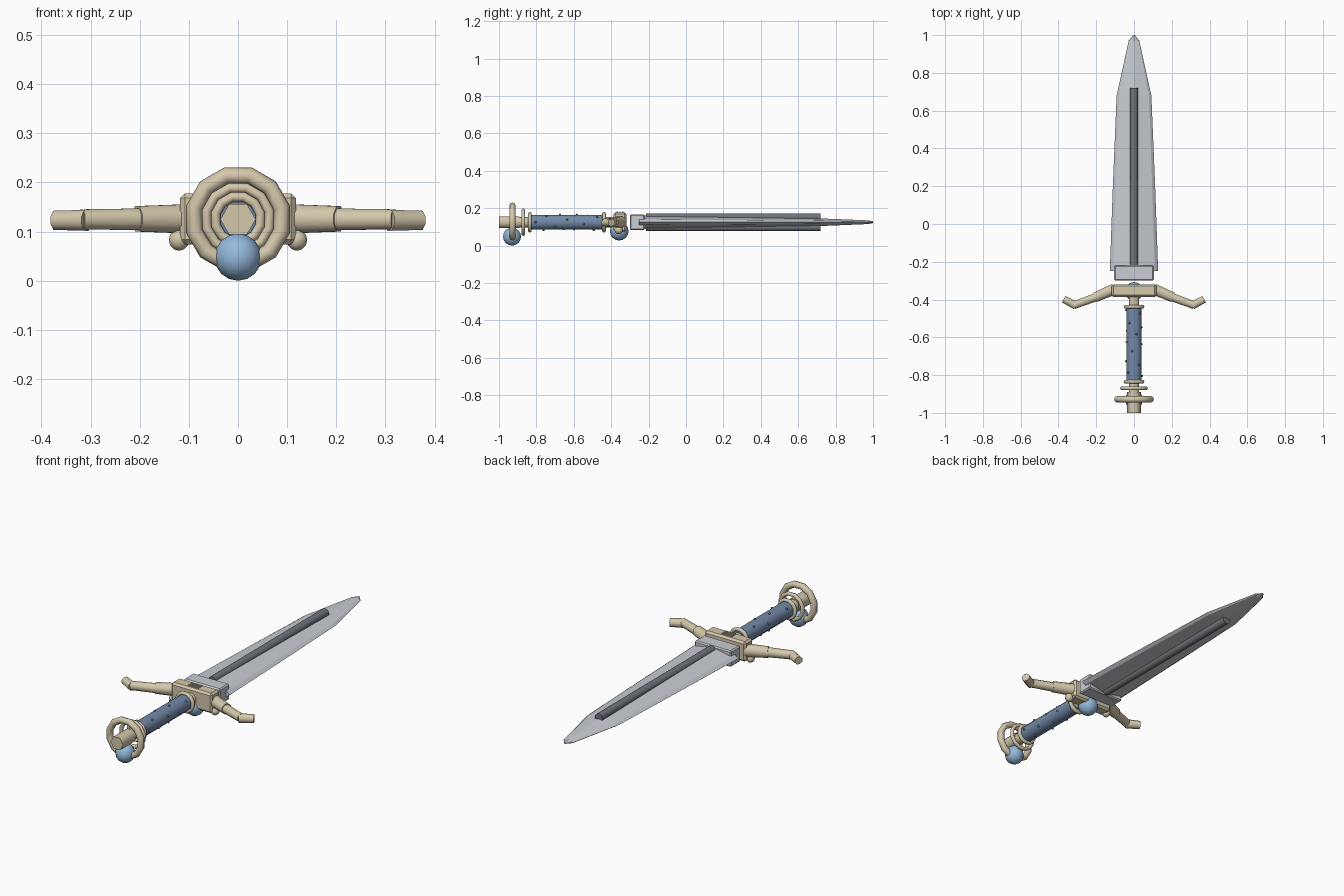
import bpy, bmesh, random
from math import pi, cos, sin
from mathutils import Vector, Matrix

if "Cube" in bpy.data.objects:
    bpy.data.objects.remove(bpy.data.objects["Cube"])

random.seed(4)
ZC = 0.125  # height of the sword's long axis


def material(name, r, g, b):
    m = bpy.data.materials.new(name)
    m.diffuse_color = (r, g, b, 1)
    m.use_nodes = True
    m.node_tree.nodes["Principled BSDF"].inputs["Base Color"].default_value = m.diffuse_color
    return m


STEEL = material("steel", 0.58, 0.61, 0.65)
DARK = material("dark_steel", 0.16, 0.18, 0.20)
BRASS = material("pale_brass", 0.66, 0.58, 0.41)
LEATHER = material("blue_leather", 0.17, 0.25, 0.39)
GEM = material("blue_gem", 0.30, 0.49, 0.72)


def finish(bm, name, mat, angle=40):
    bmesh.ops.recalc_face_normals(bm, faces=bm.faces[:])
    me = bpy.data.meshes.new(name)
    bm.to_mesh(me)
    bm.free()
    ob = bpy.data.objects.new(name, me)
    bpy.context.collection.objects.link(ob)
    me.materials.append(mat)
    if angle:
        bpy.ops.object.select_all(action='DESELECT')
        ob.select_set(True)
        bpy.context.view_layer.objects.active = ob
        bpy.ops.object.shade_smooth_by_angle(angle=angle * pi / 180)
    return ob


def rod(name, a, b, r, mat, n=8, r2=None, angle=65):
    """Prism between two points, with a flat side on top."""
    a, b = Vector(a), Vector(b)
    d = b - a
    M = (Matrix.Translation((a + b) / 2) @ d.to_track_quat('Z', 'Y').to_matrix().to_4x4()
         @ Matrix.Rotation(pi / n + pi / 2, 4, 'Z'))
    if n % 4 == 2:
        M = M @ Matrix.Rotation(pi / 2, 4, 'Z')
    bm = bmesh.new()
    bmesh.ops.create_cone(bm, cap_ends=True, segments=n, radius1=r,
                          radius2=r if r2 is None else r2, depth=d.length, matrix=M)
    return finish(bm, name, mat, angle)


def ring(name, y, major, minor, mat, n=12, m=8):
    """Torus around the long axis."""
    bm = bmesh.new()
    grid = []
    for i in range(n):
        t = 2 * pi * (i + 0.5) / n
        row = []
        for j in range(m):
            p = 2 * pi * j / m
            R = major + minor * cos(p)
            row.append(bm.verts.new((R * cos(t), y + minor * sin(p), ZC + R * sin(t))))
        grid.append(row)
    for i in range(n):
        for j in range(m):
            k, l = (i + 1) % n, (j + 1) % m
            bm.faces.new((grid[i][j], grid[k][j], grid[k][l], grid[i][l]))
    return finish(bm, name, mat, 65)


def ball(name, c, r, mat, u=12, v=8):
    bm = bmesh.new()
    bmesh.ops.create_uvsphere(bm, u_segments=u, v_segments=v, radius=r,
                              matrix=Matrix.Translation(c))
    return finish(bm, name, mat, 65)


def box(name, c, size, mat, bevel=0.0):
    bm = bmesh.new()
    bmesh.ops.create_cube(bm, size=1, matrix=Matrix.Translation(c) @ Matrix.Diagonal((*size, 1)))
    if bevel:
        bmesh.ops.bevel(bm, geom=bm.edges[:], offset=bevel, segments=1, affect='EDGES')
    return finish(bm, name, mat, 0)


def loft(name, stations, mat):
    """Skin closed cross-sections and cap both ends."""
    bm = bmesh.new()
    rows = [[bm.verts.new(p) for p in s] for s in stations]
    n = len(rows[0])
    for a, b in zip(rows, rows[1:]):
        for j in range(n):
            k = (j + 1) % n
            bm.faces.new((a[j], a[k], b[k], b[j]))
    bm.faces.new(rows[0])
    bm.faces.new(rows[-1])
    return finish(bm, name, mat, 0)


# Blade: y, half width, half thickness at the ridge
profile = [(-0.25, 0.128, 0.036), (0.20, 0.112, 0.030), (0.68, 0.092, 0.022),
           (0.97, 0.028, 0.010), (1.00, 0.004, 0.005)]
blade = []
for y, w, t in profile:
    s = w * 0.86  # start of the ground edge
    half = [(-w, 0), (-s, t * 0.4), (0, t), (s, t * 0.4)]
    blade.append([(x, y, ZC + z) for x, z in half] + [(-x, y, ZC - z) for x, z in half])
loft("blade", blade, STEEL)

# Dark ridge bars on both faces, and the block at the blade's root
for side, label in ((1, "upper"), (-1, "lower")):
    z = ZC + side * 0.027
    rod(label + "_ridge_bar", (0, -0.215, z), (0, 0.72, z), 0.022, DARK)
box("blade_root", (0, -0.26, ZC), (0.21, 0.08, 0.084), STEEL, 0.006)

# Guard centre, with ridges on top and a gem below
box("guard_centre", (0, -0.353, 0.126), (0.236, 0.068, 0.104), BRASS, 0.010)
for y in (-0.338, -0.353, -0.368):
    box("guard_ridge", (0, y, 0.178), (0.06, 0.007, 0.008), BRASS)
ball("guard_gem", (0, -0.357, 0.077), 0.050, GEM)

# Guard arms, mirrored
for s, label in ((-1, "left"), (1, "right")):
    rod(label + "_arm_inner", (s * 0.105, -0.345, 0.126), (s * 0.205, -0.388, 0.126),
        0.032, BRASS, r2=0.028)
    rod(label + "_arm_outer", (s * 0.19, -0.383, ZC), (s * 0.318, -0.430, ZC),
        0.024, BRASS, r2=0.022)
    rod(label + "_arm_tip", (s * 0.308, -0.432, 0.123), (s * 0.372, -0.398, 0.123),
        0.023, BRASS, r2=0.021)
    ball(label + "_guard_bead", (s * 0.12, -0.36, 0.083), 0.022, BRASS, 10, 6)

# Grip with scattered studs
rod("grip_core", (0, -0.46, ZC), (0, -0.34, ZC), 0.030, BRASS)
rod("grip", (0, -0.83, ZC), (0, -0.435, ZC), 0.043, LEATHER)
for i in range(18):
    a = i * 2.4
    y = -0.80 + 0.34 * i / 17 + random.uniform(-0.008, 0.008)
    ball("grip_stud", (0.042 * cos(a), y, ZC + 0.042 * sin(a)), 0.006, LEATHER, 6, 4)

# Collars and pommel
ring("upper_collar", -0.438, 0.047, 0.010, BRASS)
ring("lower_collar", -0.835, 0.047, 0.010, BRASS)
ring("pommel_small_ring", -0.870, 0.066, 0.010, BRASS)
ring("pommel_large_ring", -0.928, 0.092, 0.017, BRASS)
rod("pommel_neck", (0, -0.90, ZC), (0, -0.82, ZC), 0.030, BRASS)
rod("pommel", (0, -1.0, ZC), (0, -0.89, ZC), 0.036, BRASS, n=6)
ball("pommel_gem", (0, -0.93, 0.048), 0.048, GEM)
